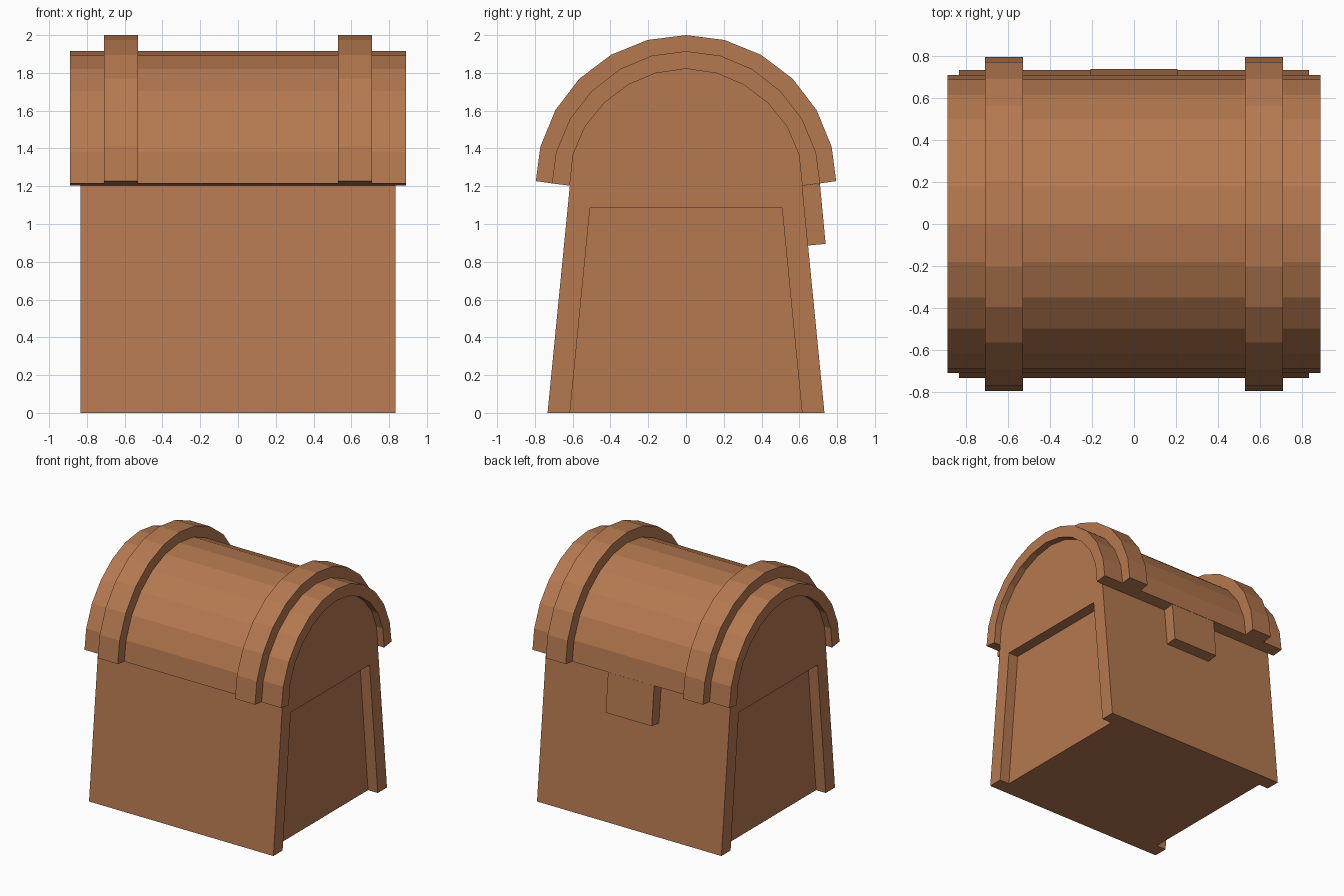
import bpy, bmesh

if "Cube" in bpy.data.objects:
    bpy.data.objects.remove(bpy.data.objects["Cube"])

wood = bpy.data.materials.new("brown_wood")
wood.diffuse_color = (0.46, 0.19, 0.08, 1)
wood.use_nodes = True
wood.node_tree.nodes["Principled BSDF"].inputs["Base Color"].default_value = wood.diffuse_color


def prism(name, profile, x0, x1):
    """Extrude a closed (y, z) profile from x0 to x1."""
    bm = bmesh.new()
    face = bm.faces.new([bm.verts.new((x0, y, z)) for y, z in profile])
    ext = bmesh.ops.extrude_face_region(bm, geom=[face])["geom"]
    moved = [g for g in ext if isinstance(g, bmesh.types.BMVert)]
    bmesh.ops.translate(bm, verts=moved, vec=(x1 - x0, 0, 0))
    bmesh.ops.recalc_face_normals(bm, faces=bm.faces)
    mesh = bpy.data.meshes.new(name)
    bm.to_mesh(mesh)
    bm.free()
    mesh.materials.append(wood)
    obj = bpy.data.objects.new(name, mesh)
    bpy.context.collection.objects.link(obj)
    return obj


def mirror_arc(half):
    """Complete a half arc (ending at y = 0) across the centre line."""
    return half + [(-y, z) for y, z in reversed(half[:-1])]


# Arch profiles, 12 segments each
inner = mirror_arc([(-.615, 1.203), (-.598, 1.366), (-.535, 1.515),
                    (-.434, 1.64), (-.305, 1.738), (-.162, 1.798), (0, 1.822)])
middle = mirror_arc([(-.71, 1.215), (-.688, 1.38), (-.614, 1.557),
                     (-.498, 1.705), (-.35, 1.82), (-.182, 1.891), (0, 1.915)])
outer = mirror_arc([(-.795, 1.227), (-.771, 1.409), (-.692, 1.602),
                    (-.565, 1.769), (-.396, 1.896), (-.204, 1.974), (0, 2.0)])

# Tapered body with domed top
body = prism("chest_body", [(-.733, 0)] + inner + [(.733, 0)], -.833, .833)

# Recessed panels in both ends, open at the bottom
recess = [(-.624, -.1), (-.508, 1.086), (.508, 1.086), (.624, -.1)]
for side in (-1, 1):
    cutter = prism("recess_cutter", recess, side * .745, side * 1.0)
    cutter.hide_render = True
    mod = body.modifiers.new("recess", "BOOLEAN")
    mod.operation = "DIFFERENCE"
    mod.solver = "EXACT"
    mod.object = cutter
    bpy.context.view_layer.objects.active = body
    bpy.ops.object.modifier_apply(modifier=mod.name)
    bpy.data.objects.remove(cutter)

# Curved lid shell and its two raised bands
prism("lid", middle + inner[::-1], -.89, .89)
for name, side in (("left_band", -1), ("right_band", 1)):
    prism(name, outer + middle[::-1], side * .53, side * .71)

# Latch plate lying on the sloped wall below the lid
prism("latch", [(.646, .886), (.739, .895), (.709, 1.214), (.615, 1.203)],
      -.208, .208)
